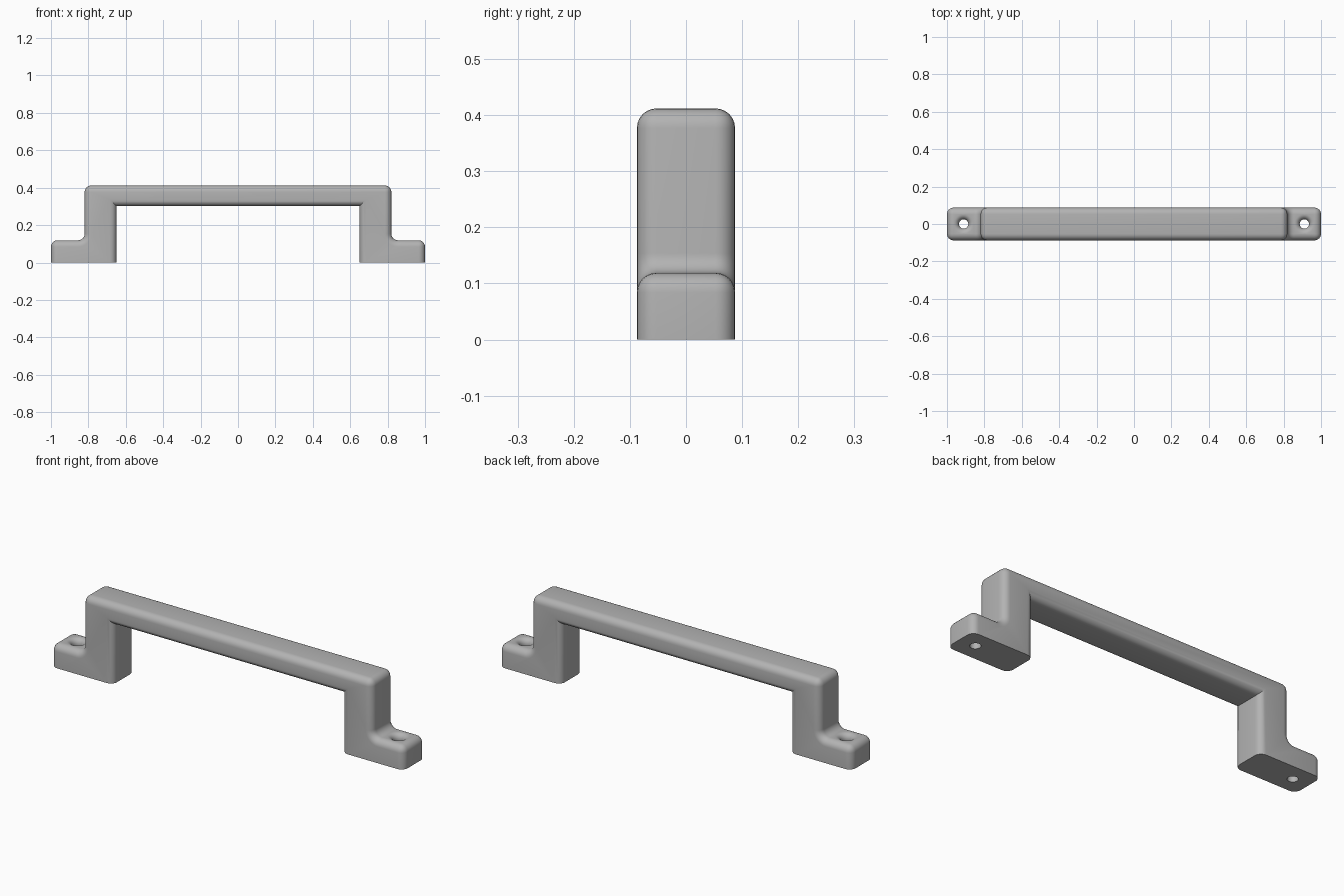
import bpy, bmesh, math

cube = bpy.data.objects.get("Cube")
if cube:
    bpy.data.objects.remove(cube, do_unlink=True)

HALF_Y, TOP, FOOT = 0.0875, 0.412, 0.119
END, OUTER, INNER, UNDER = 1.0, 0.82, 0.65, 0.302
R = 0.035

metal = bpy.data.materials.new("satin grey")
metal.use_nodes = True
grey = (0.45, 0.45, 0.45, 1)
metal.diffuse_color = grey
metal.node_tree.nodes["Principled BSDF"].inputs["Base Color"].default_value = grey


def arc(cx, cz, r, a0, a1, n):
    steps = [math.radians(a0 + (a1 - a0) * i / n) for i in range(n + 1)]
    return [(cx + r * math.cos(a), cz + r * math.sin(a)) for a in steps]


def link(name, bm):
    mesh = bpy.data.meshes.new(name)
    bm.to_mesh(mesh)
    bm.free()
    obj = bpy.data.objects.new(name, mesh)
    bpy.context.collection.objects.link(obj)
    return obj


# Handle outline: inner leg, foot, filleted step, leg top, then mirrored
half = [(INNER, UNDER), (INNER, 0), (END, 0), (END, FOOT)]
half += arc(OUTER + R, FOOT + R, R, 270, 180, 8) + [(OUTER, TOP)]
outline = half + [(-x, z) for x, z in reversed(half)]

bm = bmesh.new()
face = bm.faces.new([bm.verts.new((x, -HALF_Y, z)) for x, z in outline])
ext = bmesh.ops.extrude_face_region(bm, geom=[face])
for v in ext["geom"]:
    if isinstance(v, bmesh.types.BMVert):
        v.co.y = HALF_Y
bmesh.ops.recalc_face_normals(bm, faces=bm.faces)


# Round everything but the base, the inner corners and the step fillet
def rounded(edge):
    a, b = (v.co for v in edge.verts)
    if max(a.z, b.z) < 0.001:
        return False
    if abs(a.y - b.y) < 0.001:
        return True
    return (abs(a.x) > END - 0.01 or a.z > TOP - 0.01)


bmesh.ops.bevel(bm, geom=[e for e in bm.edges if rounded(e)], offset=R,
                segments=6, profile=0.5, affect='EDGES', clamp_overlap=False)
handle = link("handle", bm)
handle.data.materials.append(metal)

# Screw holes with a flared upper rim
FLARE, HOLE = 0.028, 0.025
profile = [(0, -0.05), (HOLE, -0.05)]
profile += arc(HOLE + FLARE, FOOT - FLARE, FLARE, 180, 90, 8)
profile += [(HOLE + FLARE, 0.2), (0, 0.2)]
for side, name in ((1, "left"), (-1, "right")):
    bm = bmesh.new()
    verts = [bm.verts.new((r, 0, z)) for r, z in profile]
    edges = [bm.edges.new(p) for p in zip(verts, verts[1:])]
    bmesh.ops.spin(bm, geom=verts + edges, cent=(0, 0, 0), axis=(0, 0, 1),
                   angle=math.tau, steps=40)
    bmesh.ops.remove_doubles(bm, verts=bm.verts, dist=0.0002)
    bmesh.ops.recalc_face_normals(bm, faces=bm.faces)
    bmesh.ops.translate(bm, verts=bm.verts, vec=(side * 0.911, 0, 0))
    cutter = link(name + "_hole_cutter", bm)
    mod = handle.modifiers.new(name + "_hole", 'BOOLEAN')
    mod.operation, mod.solver, mod.object = 'DIFFERENCE', 'EXACT', cutter
    bpy.context.view_layer.objects.active = handle
    bpy.ops.object.modifier_apply(modifier=mod.name)
    bpy.data.objects.remove(cutter, do_unlink=True)

bpy.ops.object.select_all(action='DESELECT')
handle.select_set(True)
bpy.context.view_layer.objects.active = handle
bpy.ops.object.shade_smooth_by_angle(angle=math.radians(30))
